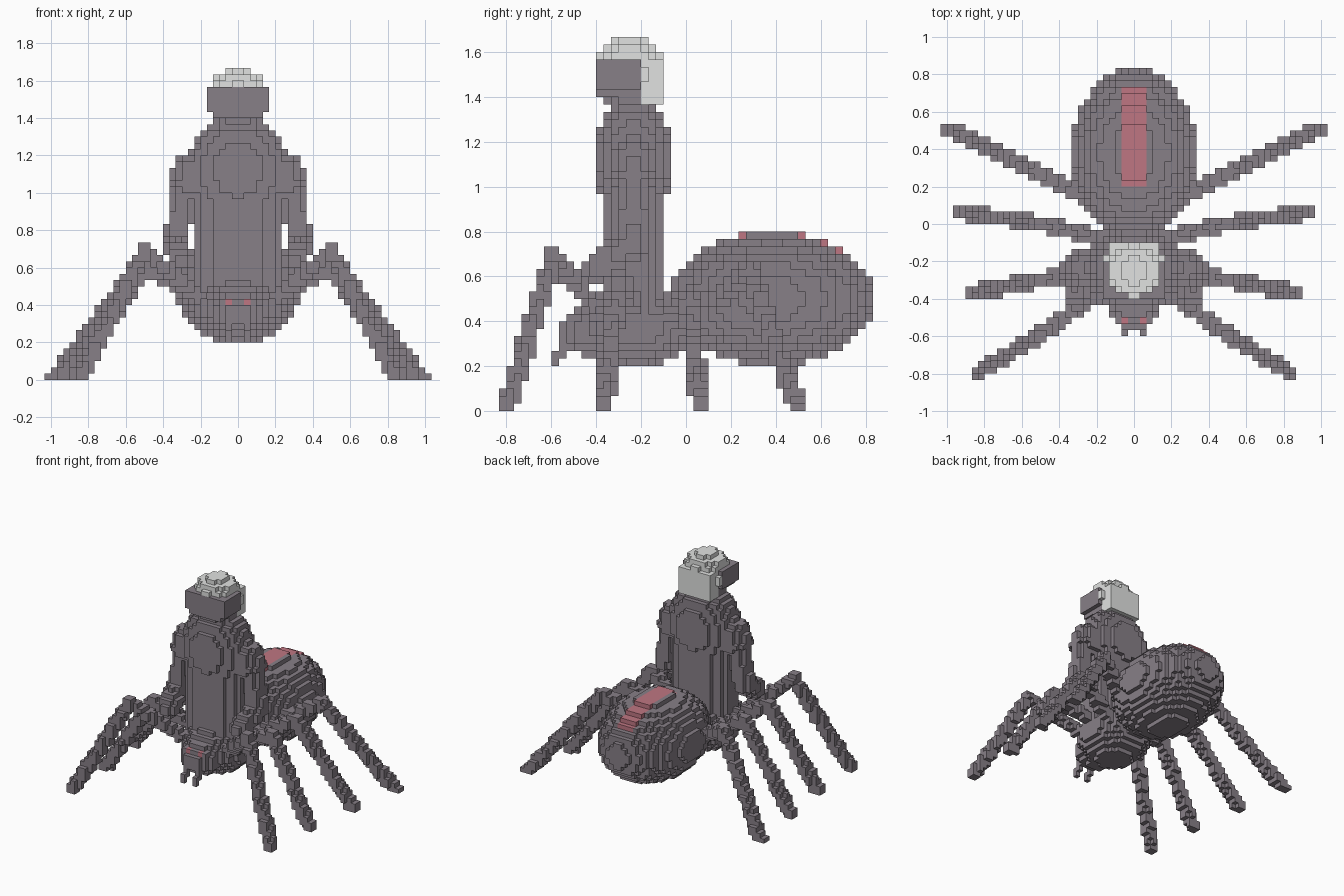
import bpy, bmesh, math
from mathutils import Vector

if "Cube" in bpy.data.objects:
    bpy.data.objects.remove(bpy.data.objects["Cube"])

V = 1 / 30  # edge of one block


def material(name, color):
    m = bpy.data.materials.new(name)
    m.use_nodes = True
    m.diffuse_color = (*color, 1)
    m.node_tree.nodes["Principled BSDF"].inputs["Base Color"].default_value = (*color, 1)
    return m


MATS = [material("dusky_grey", (0.245, 0.215, 0.245)),
        material("dull_red", (0.52, 0.18, 0.225)),
        material("pale_grey", (0.75, 0.76, 0.75))]
GREY, RED, PALE = range(3)


def fill(lo, hi, inside):
    """Grid cells between two corners whose centres pass the test."""
    a = [math.floor(c / V) for c in lo]
    b = [math.ceil(c / V) for c in hi]
    return {(i, j, k)
            for i in range(a[0], b[0]) for j in range(a[1], b[1])
            for k in range(max(a[2], 0), b[2])
            if inside(Vector((i + 0.5, j + 0.5, k + 0.5)) * V)}


def box(lo, hi):
    return fill(lo, hi, lambda p: all(lo[n] < p[n] < hi[n] for n in range(3)))


def ellipsoid(centre, radii):
    c, r = Vector(centre), Vector(radii)
    return fill(c - r, c + r,
                lambda p: sum(((p[n] - c[n]) / r[n]) ** 2 for n in range(3)) <= 1)


def column(centre, radii, bottom, top):
    (x, y), (rx, ry) = centre, radii
    return fill((x - rx, y - ry, bottom), (x + rx, y + ry, top),
                lambda p: ((p.x - x) / rx) ** 2 + ((p.y - y) / ry) ** 2 <= 1
                and bottom < p.z < top)


def limb(points, radius):
    """Round limb following a chain of joints."""
    cells = set()
    for start, end in zip(points, points[1:]):
        a, b = Vector(start), Vector(end)
        pad = Vector((radius,) * 3)
        lo = Vector(map(min, a, b)) - pad
        hi = Vector(map(max, a, b)) + pad
        d = b - a

        def near(p):
            t = min(1, max(0, (p - a).dot(d) / d.length_squared))
            return (p - a - d * t).length <= radius
        cells |= fill(lo, hi, near)
    return cells


def mirror(cells):
    return {(-1 - i, j, k) for i, j, k in cells}


parts = {}
painters = {}

# Body
parts["abdomen"] = ellipsoid((0, 0.38, 0.5), (0.335, 0.455, 0.302))
parts["lower_head"] = ellipsoid((0, -0.42, 0.36), (0.15, 0.145, 0.12))
parts["thorax"] = ellipsoid((0, -0.22, 0.38), (0.24, 0.27, 0.19))
parts["torso"] = (column((0, -0.233), (0.237, 0.14), 0.4, 1.13)
                  | ellipsoid((0, -0.233, 1.12), (0.275, 0.172, 0.295)))

# Upper head: rounded skull, flat face and squared hair at the back
parts["upper_head"] = (ellipsoid((0, -0.25, 1.5), (0.17, 0.157, 0.17))
                       | box((-0.167, -0.4, 1.433), (0.167, -0.2, 1.567))
                       | box((-0.133, -0.4, 1.4), (0.133, -0.2, 1.433))
                       | box((-0.133, -0.2, 1.367), (0.133, -0.1, 1.567)))
parts["neck"] = column((0, -0.233), (0.14, 0.1), 1.3, 1.42)

# Fangs
for side, i in (("left", 1), ("right", -2)):
    parts[side + "_fang"] = {(i, -18, 6), (i, -18, 7), (i, -17, 7),
                             (i, -17, 8), (i, -17, 9)}

# Arms and legs, built on the left and mirrored
arm = (limb([(0.25, -0.233, 1.12), (0.272, -0.233, 1.05)], 0.095)
       | limb([(0.29, -0.233, 1.1), (0.3, -0.233, 0.93), (0.335, -0.233, 0.75),
               (0.3, -0.4, 0.64)], 0.068))
legs = {
    "front": [(0.16, -0.35, 0.4), (0.5, -0.59, 0.69), (0.84, -0.8, 0.01)],
    "front_middle": [(0.16, -0.22, 0.42), (0.5, -0.3, 0.6), (0.87, -0.367, 0.01)],
    "back_middle": [(0.16, -0.08, 0.42), (0.5, 0, 0.6), (0.94, 0.067, 0.01)],
    "back": [(0.14, 0.08, 0.42), (0.52, 0.28, 0.63), (0.977, 0.5, 0.01)],
}
limbs = {"arm": arm}
for name, joints in legs.items():
    limbs[name + "_leg"] = limb(joints, 0.044)
for name, cells in limbs.items():
    parts["left_" + name] = cells
    parts["right_" + name] = mirror(cells)

# Painted rules: back stripe, eyes and hair
painters["abdomen"] = lambda x, y, z: (
    RED if abs(x) < 2 * V and 0.2 < y < 0.733 and z > 0.6 else GREY)
painters["lower_head"] = lambda x, y, z: (
    RED if V < abs(x) < 2 * V and y < -0.5 and 0.4 < z < 0.434 else GREY)
painters["upper_head"] = lambda x, y, z: (
    PALE if z > 1.567 or y > -0.2 else GREY)

# Each cell belongs to the first part that claims it
owned = set()
for name in parts:
    parts[name] = parts[name] - owned
    owned |= parts[name]

AXES = [Vector(s * (n == a) for n in range(3)) for a in range(3) for s in (1, -1)]


def build(name, cells):
    """Skin a set of cells with the block faces that are exposed."""
    bm = bmesh.new()
    verts = {}
    paint = painters.get(name, lambda x, y, z: GREY)
    for cell in sorted(cells):
        centre = Vector(cell) + Vector((0.5, 0.5, 0.5))
        for n in AXES:
            if tuple(int(c + d) for c, d in zip(cell, n)) in owned:
                continue
            u = Vector((n.y, n.z, n.x))
            w = n.cross(u)
            corners = []
            for a, b in ((-1, -1), (1, -1), (1, 1), (-1, 1)):
                p = centre + (n + u * a + w * b) / 2
                key = tuple(round(c) for c in p)
                if key not in verts:
                    verts[key] = bm.verts.new(Vector(key) * V)
                corners.append(verts[key])
            face = bm.faces.new(corners)
            face.material_index = paint(*(centre * V))
    mesh = bpy.data.meshes.new(name)
    bm.to_mesh(mesh)
    bm.free()
    for m in MATS:
        mesh.materials.append(m)
    bpy.context.collection.objects.link(bpy.data.objects.new(name, mesh))


for name, cells in parts.items():
    if cells:
        build(name, cells)
